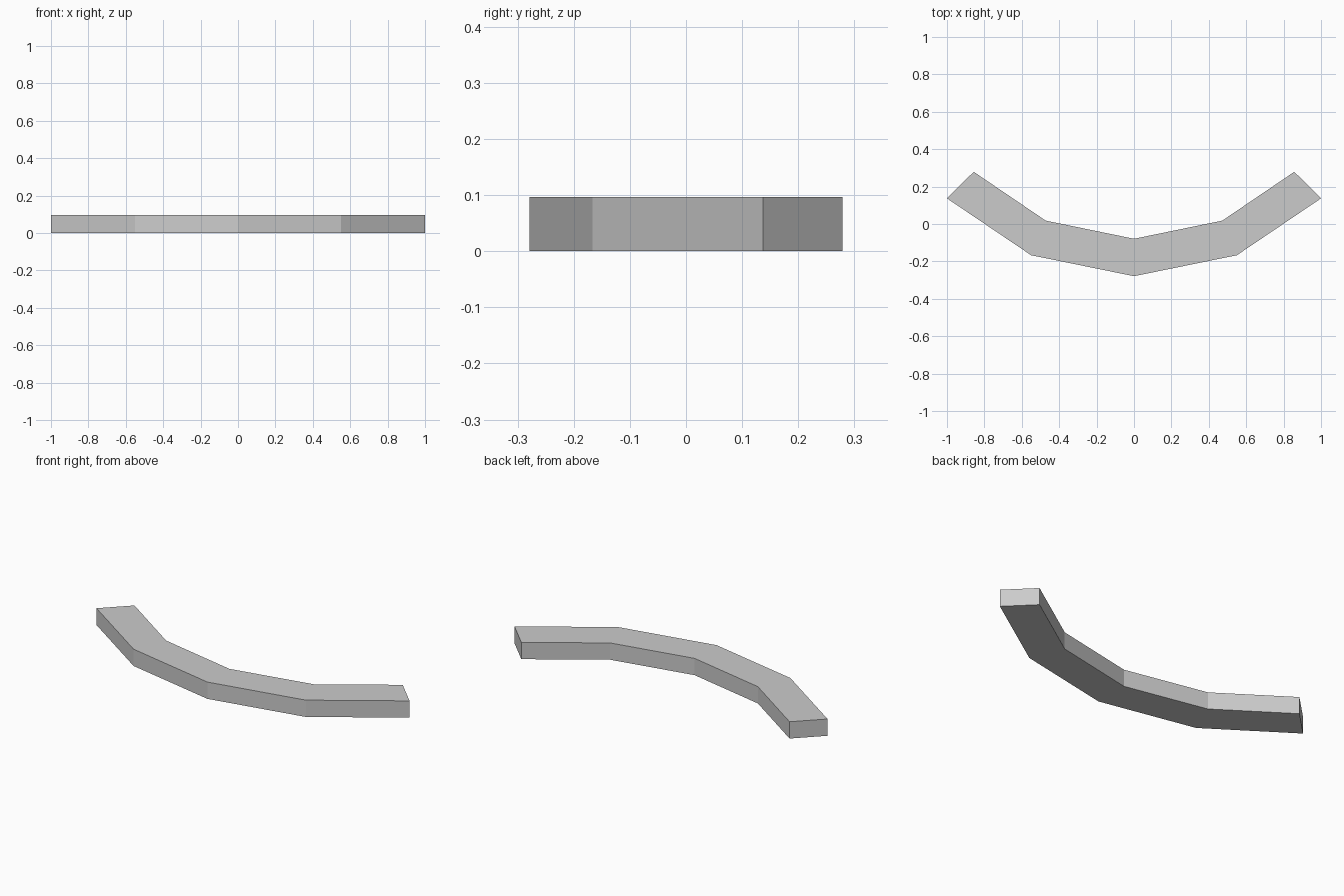
import bpy
import bmesh

# Remove the default object
cube = bpy.data.objects.get("Cube")
if cube:
    bpy.data.objects.remove(cube, do_unlink=True)

HEIGHT = 0.097

# Plain grey finish
grey = bpy.data.materials.new("light_grey")
grey.use_nodes = True
colour = (0.6, 0.6, 0.6, 1)
grey.diffuse_color = colour
grey.node_tree.nodes["Principled BSDF"].inputs["Base Color"].default_value = colour

# Right half of the plan as (front, back) point pairs, from the middle to the end
half = [((0, -0.279), (0, -0.079)),
        ((0.55, -0.167), (0.472, 0.018)),
        ((1, 0.137), (0.857, 0.279))]


def flip(pair):
    return tuple((-x, y) for x, y in pair)


# Mirror the half plan to get the whole bar
stations = [flip(p) for p in reversed(half[1:])] + half

# Curved bar: strip of plan quads, extruded upwards
bm = bmesh.new()
rows = [[bm.verts.new((x, y, 0)) for x, y in pair] for pair in stations]
floor = [bm.faces.new((a[0], b[0], b[1], a[1])) for a, b in zip(rows, rows[1:])]
raised = bmesh.ops.extrude_face_region(bm, geom=floor, use_keep_orig=True)
top = [v for v in raised["geom"] if isinstance(v, bmesh.types.BMVert)]
bmesh.ops.translate(bm, verts=top, vec=(0, 0, HEIGHT))
bmesh.ops.recalc_face_normals(bm, faces=bm.faces)

mesh = bpy.data.meshes.new("curved_bar")
bm.to_mesh(mesh)
bm.free()
mesh.materials.append(grey)
bar = bpy.data.objects.new("curved_bar", mesh)
bpy.context.collection.objects.link(bar)
